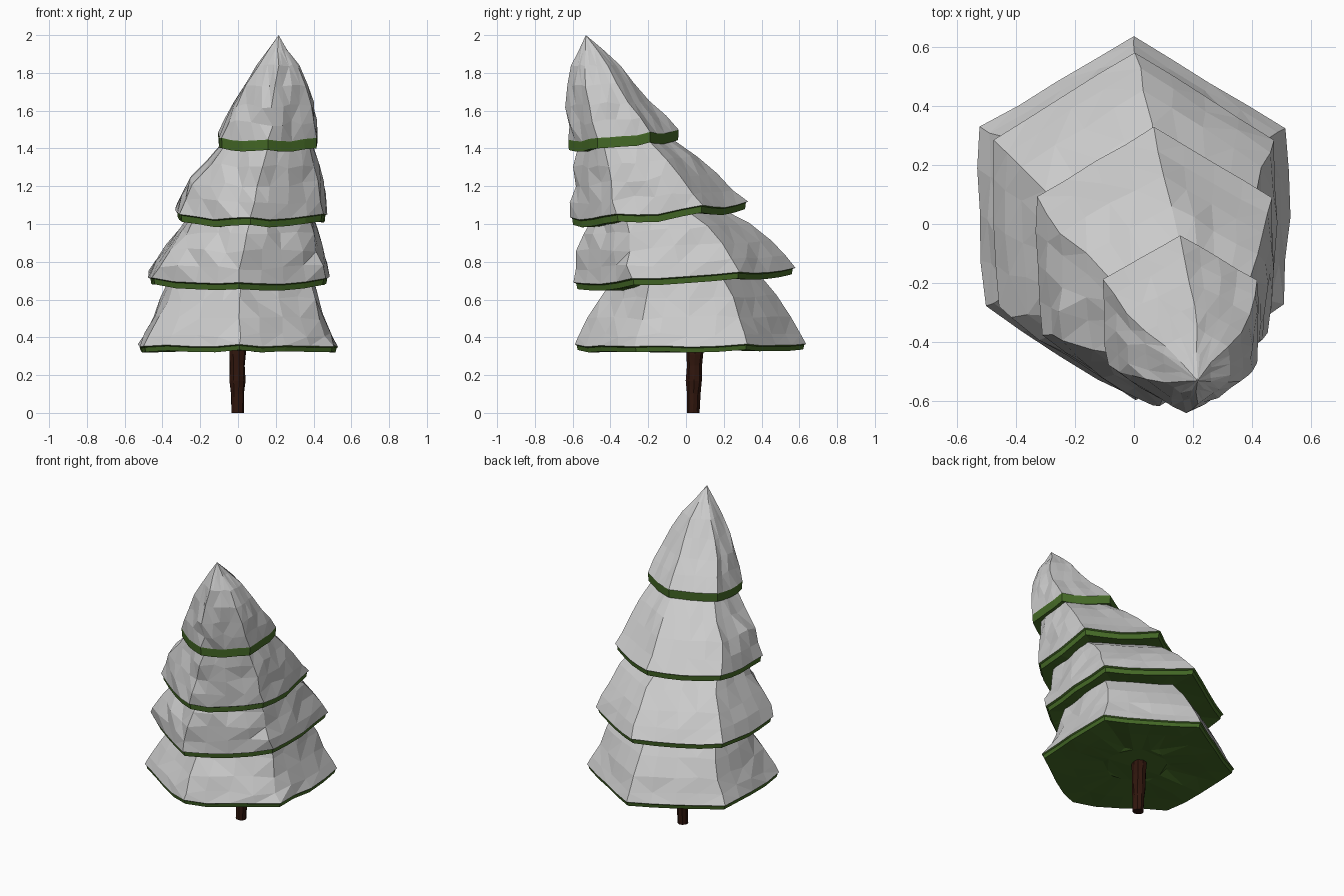
import bpy, bmesh, random
from math import sin, cos, pi, radians
from mathutils import Vector

if "Cube" in bpy.data.objects:
    bpy.data.objects.remove(bpy.data.objects["Cube"])

random.seed(11)
PER_SIDE = 4
# reach of each corner, counter-clockwise from the back one: front side corners are worn down
CORNERS = [1.0, 1.0, 0.945, 1.0, 0.955, 0.99]


def material(name, color):
    m = bpy.data.materials.new(name)
    m.diffuse_color = color
    m.use_nodes = True
    m.node_tree.nodes["Principled BSDF"].inputs["Base Color"].default_value = m.diffuse_color
    return m


GREEN = material("needle_green", (0.06, 0.145, 0.02, 1))
BROWN = material("bark_brown", (0.03, 0.008, 0.004, 1))


def loft(name, rings, mat=None, bottom=False, top=False):
    """Skin rings of points, listed from the bottom/inside upward."""
    bm = bmesh.new()
    vs = [[bm.verts.new(p) for p in r] for r in rings]
    n = len(vs[0])
    for a, b in zip(vs, vs[1:]):
        for i in range(n):
            j = (i + 1) % n
            bm.faces.new((a[i], a[j], b[j], b[i]))
    if bottom:
        bm.faces.new(vs[0][::-1])
    if top:
        bm.faces.new(vs[-1])
    bmesh.ops.remove_doubles(bm, verts=bm.verts, dist=1e-5)
    bmesh.ops.triangulate(bm, faces=bm.faces)
    me = bpy.data.meshes.new(name)
    bm.to_mesh(me)
    bm.free()
    ob = bpy.data.objects.new(name, me)
    bpy.context.collection.objects.link(ob)
    if mat:
        me.materials.append(mat)


def hex_ring(zf, zb, x0, x1, y0, y1, jit, sag):
    """Six-sided ring fitted to x/y limits; height runs from zf (front) to zb (back)."""
    cx, cy = (x0 + x1) / 2, (y0 + y1) / 2
    rx, ry = (x1 - x0) / 2 / cos(pi / 6), (y1 - y0) / 2
    corners = [Vector((cos(radians(90 + 60 * k)), sin(radians(90 + 60 * k)))) * c
               for k, c in enumerate(CORNERS)]
    pts = []
    for k in range(6):
        for s in range(PER_SIDE):
            t = s / PER_SIDE
            p = corners[k].lerp(corners[(k + 1) % 6], t)
            if p.y < 0.45:                       # rounder towards the front and sides
                p = p.lerp(p.normalized(), 0.18)
            j = jit * (0.45 if p.y > 0.45 else 1.0)
            r = lambda: random.uniform(-j, j)
            z = zf + (zb - zf) * (p.y + 1) / 2 + sag * (0.5 - sin(pi * t))
            pts.append(Vector((cx + p.x * rx + r(), cy + p.y * ry + r(), z + r())))
    return pts


# Each tier: green band height, band spread, rim sag, then rings
# (z front, z back, x min, x max, y min, y max)
tiers = [
    (0.03, 0.985, 0.006, [(0.355, 0.36, -0.52, 0.52, -0.595, 0.635),
                          (0.41, 0.42, -0.485, 0.49, -0.58, 0.605),
                          (0.50, 0.51, -0.445, 0.45, -0.52, 0.56),
                          (0.60, 0.62, -0.40, 0.42, -0.44, 0.48),
                          (0.70, 0.74, -0.35, 0.39, -0.39, 0.38)]),
    (0.035, 0.975, 0.015, [(0.685, 0.76, -0.475, 0.48, -0.59, 0.58),
                           (0.76, 0.83, -0.43, 0.465, -0.595, 0.525),
                           (0.85, 0.91, -0.375, 0.44, -0.575, 0.455),
                           (0.94, 1.00, -0.30, 0.415, -0.53, 0.33),
                           (1.04, 1.10, -0.23, 0.38, -0.49, 0.15)]),
    (0.04, 0.975, 0.02, [(1.025, 1.11, -0.33, 0.47, -0.62, 0.33),
                         (1.11, 1.18, -0.295, 0.455, -0.61, 0.25),
                         (1.20, 1.27, -0.25, 0.44, -0.595, 0.16),
                         (1.30, 1.36, -0.16, 0.42, -0.585, 0.06),
                         (1.43, 1.46, -0.06, 0.385, -0.56, -0.085)]),
    (0.055, 1.0, 0.012, [(1.44, 1.495, -0.105, 0.42, -0.625, -0.04),
                         (1.53, 1.57, -0.065, 0.41, -0.63, -0.11),
                         (1.62, 1.65, -0.02, 0.39, -0.63, -0.19),
                         (1.73, 1.75, 0.04, 0.365, -0.625, -0.275),
                         (1.84, 1.84, 0.105, 0.32, -0.605, -0.35),
                         (1.92, 1.92, 0.16, 0.26, -0.57, -0.435),
                         (2.0, 2.0, 0.215, 0.215, -0.53, -0.53)]),
]

for n, (band, spread, sag, specs) in enumerate(tiers, 1):
    last = n == len(tiers)
    rings = []
    for k, s in enumerate(specs):
        edge = k in (0, len(specs) - 1 + last)
        jit = 0.007 if edge else 0.028 * min(0.5, s[3] - s[2])
        rings.append(hex_ring(*s, jit, sag if k == 0 else 0))
    # snow coat
    loft(f"snow_tier_{n}", rings, top=not last)
    # green edge and underside
    rim = rings[0]
    c = sum(rim, Vector()) / len(rim)

    def inset(f, dz, jit=0):
        return [Vector((c.x + (p.x - c.x) * f, c.y + (p.y - c.y) * f,
                        p.z - dz + random.uniform(-jit, jit))) for p in rim]

    loft(f"needles_tier_{n}",
         [inset(0.35, band - 0.012, 0.006), inset(0.72, band - 0.006, 0.006),
          inset(spread - 0.01, band), inset(spread, 0.006), rim], GREEN, bottom=True)

# trunk
trunk = []
for z, r, cy in [(0, 0.034, 0.037), (0.1, 0.036, 0.04), (0.17, 0.043, 0.043),
                 (0.25, 0.041, 0.045), (0.31, 0.047, 0.047), (0.4, 0.045, 0.05)]:
    trunk.append([Vector((-0.003 + cos(a) * q, cy + sin(a) * q, z))
                  for a in (2 * pi * i / 9 for i in range(9))
                  for q in [r * random.uniform(0.93, 1.07)]])
loft("trunk", trunk, BROWN, bottom=True, top=True)
